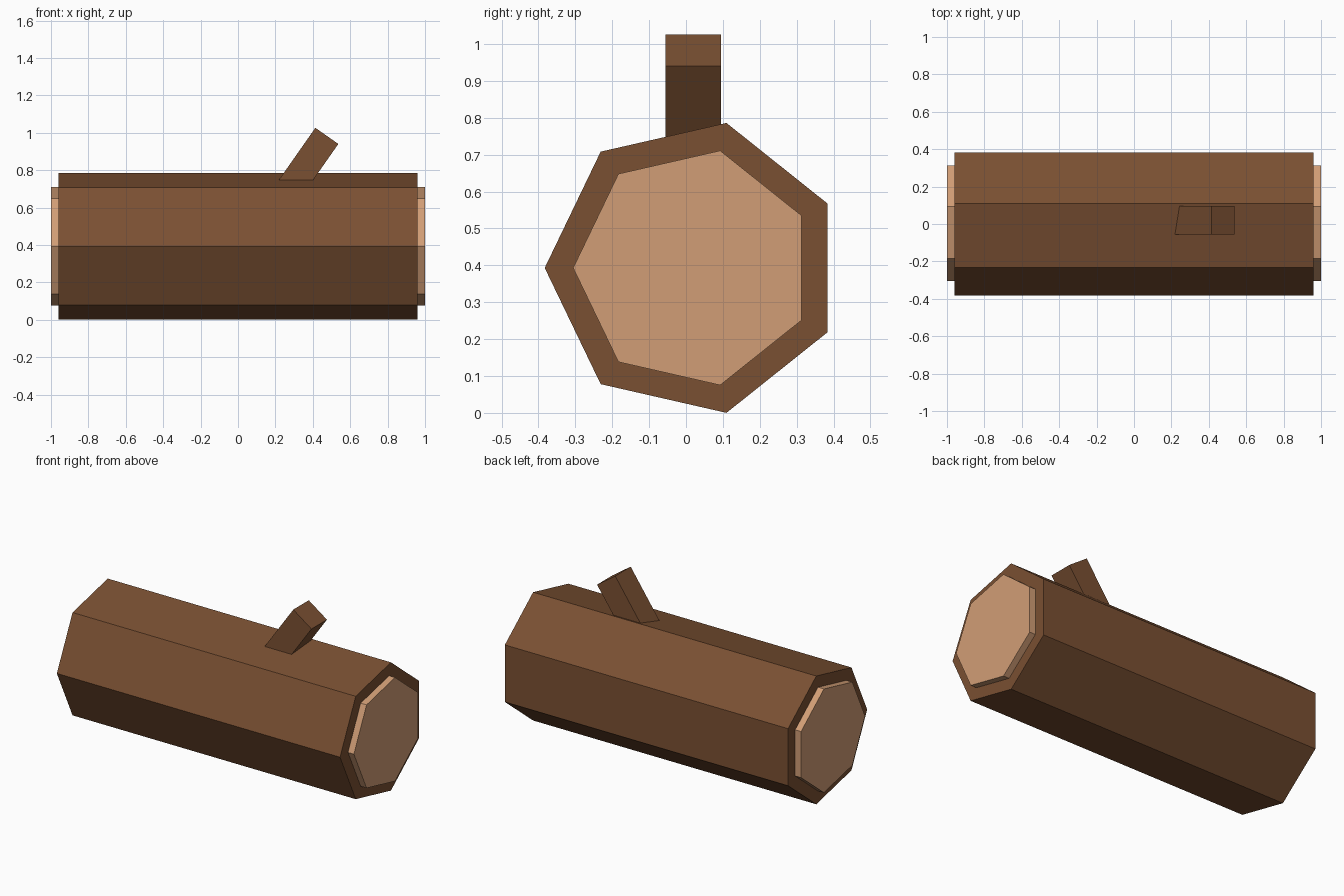
import bpy, math

if "Cube" in bpy.data.objects:
    bpy.data.objects.remove(bpy.data.objects["Cube"])

AXIS_Y, AXIS_Z = 0.02, 0.393   # centre line of the log


def material(name, rgb):
    m = bpy.data.materials.new(name)
    m.diffuse_color = (*rgb, 1)
    m.use_nodes = True
    m.node_tree.nodes["Principled BSDF"].inputs["Base Color"].default_value = m.diffuse_color
    return m


bark_brown = material("bark brown", (0.195, 0.08, 0.032))
cut_wood = material("cut wood", (0.64, 0.34, 0.18))


def log_prism(name, radius, half_length, mat):
    """Seven-sided prism along x with one corner pointing to -y."""
    ring = [(AXIS_Y - radius * math.cos(2 * math.pi * i / 7),
             AXIS_Z + radius * math.sin(2 * math.pi * i / 7)) for i in range(7)]
    verts = [(x, y, z) for x in (-half_length, half_length) for y, z in ring]
    faces = [(i, i + 7, (i + 1) % 7 + 7, (i + 1) % 7) for i in range(7)]
    faces += [tuple(range(7)), tuple(range(13, 6, -1))]
    mesh = bpy.data.meshes.new(name)
    mesh.from_pydata(verts, [], faces)
    # consistent outward normals
    import bmesh
    bm = bmesh.new()
    bm.from_mesh(mesh)
    bmesh.ops.recalc_face_normals(bm, faces=bm.faces)
    bm.to_mesh(mesh)
    bm.free()
    mesh.materials.append(mat)
    obj = bpy.data.objects.new(name, mesh)
    bpy.context.collection.objects.link(obj)


# Bark sleeve and the paler core showing at both ends
log_prism("bark", 0.403, 0.96, bark_brown)
log_prism("core", 0.326, 1.0, cut_wood)

# Branch stub leaning towards +x, its foot sunk in the log
tilt, length = math.radians(35), 0.45
top_x, top_z = 0.475, 0.983
bpy.ops.mesh.primitive_cube_add(
    size=1,
    location=(top_x - math.sin(tilt) * length / 2, 0.02,
              top_z - math.cos(tilt) * length / 2),
    rotation=(0, tilt, 0))
branch = bpy.context.object
branch.name = "branch_stub"
branch.scale = (0.15, 0.15, length)
branch.data.materials.append(bark_brown)
